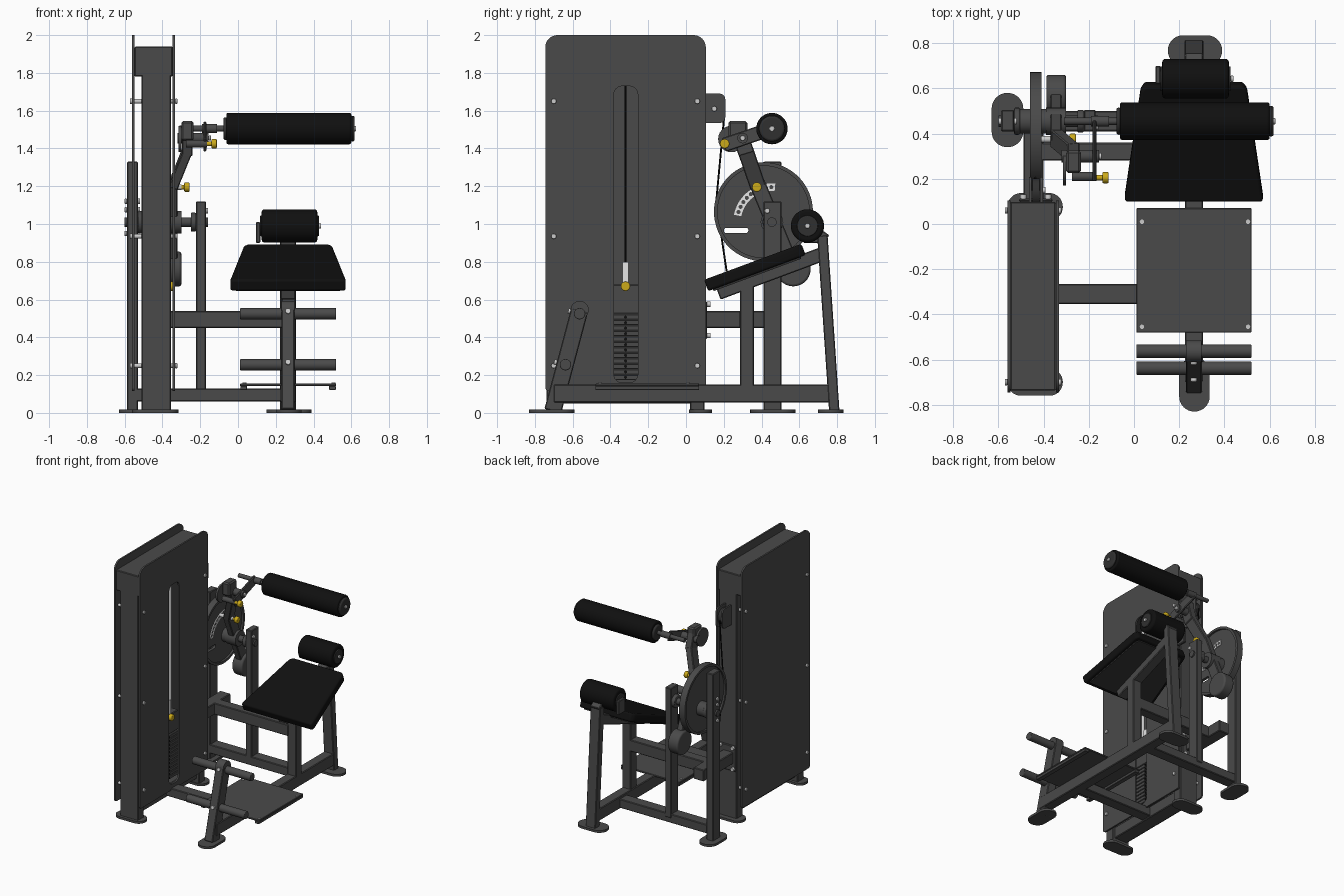
import bpy, bmesh, math
from mathutils import Vector, Matrix

if "Cube" in bpy.data.objects:
    bpy.data.objects.remove(bpy.data.objects["Cube"])

def material(name, rgb):
    m = bpy.data.materials.new(name)
    m.diffuse_color = (*rgb, 1)
    m.use_nodes = True
    m.node_tree.nodes["Principled BSDF"].inputs["Base Color"].default_value = m.diffuse_color
    return m

GREY = material("frame grey", (.068, .068, .068))
BLACK = material("pad black", (.005, .005, .005))
DARK = material("dark cap", (.03, .03, .03))
CHROME = material("chrome", (.6, .6, .6))
YELLOW = material("yellow knob", (.6, .4, .01))
WHITE = material("white label", (.8, .8, .8))

def finish(name, mesh, mat, matrix=None, bevel=0, seg=1, smooth=False):
    ob = bpy.data.objects.new(name, mesh)
    bpy.context.collection.objects.link(ob)
    mesh.materials.clear()
    mesh.materials.append(mat)
    if matrix is not None:
        ob.matrix_world = matrix
    if bevel:
        b = ob.modifiers.new("soft edge", 'BEVEL')
        b.width, b.segments, b.limit_method = bevel, seg, 'ANGLE'
    if smooth:
        bpy.ops.object.select_all(action='DESELECT')
        ob.select_set(True)
        bpy.context.view_layer.objects.active = ob
        bpy.ops.object.shade_smooth_by_angle(angle=math.radians(35))
    return ob

def box(name, x, y, z, mat=GREY, bevel=.005):
    bm = bmesh.new()
    size = [b - a for a, b in (x, y, z)]
    bmesh.ops.create_cube(bm, size=1, matrix=Matrix.Diagonal((*size, 1)))
    me = bpy.data.meshes.new(name)
    bm.to_mesh(me); bm.free()
    mid = [(a + b) / 2 for a, b in (x, y, z)]
    return finish(name, me, mat, Matrix.Translation(mid), bevel)

def beam(name, p, q, w, h, mat=GREY):
    """Square tube from p to q, w wide along x and h deep."""
    p, q = Vector(p), Vector(q)
    d = (q - p).normalized()
    side = Vector((1, 0, 0))
    side = (side - d * side.dot(d)).normalized()
    rot = Matrix((side, d.cross(side), d)).transposed().to_4x4()
    L = (q - p).length / 2
    ob = box(name, (-w / 2, w / 2), (-h / 2, h / 2), (-L, L), mat)
    ob.matrix_world = Matrix.Translation((p + q) / 2) @ rot
    return ob

def cyl(name, p, q, r, mat=GREY, sides=24, bevel=0):
    p, q = Vector(p), Vector(q)
    bm = bmesh.new()
    bmesh.ops.create_cone(bm, cap_ends=True, segments=sides, radius1=r, radius2=r, depth=(q - p).length)
    me = bpy.data.meshes.new(name)
    bm.to_mesh(me); bm.free()
    rot = (q - p).to_track_quat('Z', 'Y').to_matrix().to_4x4()
    return finish(name, me, mat, Matrix.Translation((p + q) / 2) @ rot, bevel, 3, True)

def xcyl(name, x, y, z, r, mat=GREY, sides=24, bevel=0):
    return cyl(name, (x[0], y, z), (x[1], y, z), r, mat, sides, bevel)

def rrect(u0, v0, u1, v1, r, rb=None):
    """Rounded rectangle outline; rb is the radius of the two bottom corners."""
    rb = r if rb is None else rb
    pts = []
    for cu, cv, a, k in ((u1 - r, v1 - r, 0, r), (u0 + r, v1 - r, 90, r),
                         (u0 + rb, v0 + rb, 180, rb), (u1 - rb, v0 + rb, 270, rb)):
        for i in range(9):
            t = math.radians(a + i * 11.25)
            pts.append((cu + k * math.cos(t), cv + k * math.sin(t)))
    return pts

def circle(u, v, r, n=32):
    return [(u + r * math.cos(2 * math.pi * i / n), v + r * math.sin(2 * math.pi * i / n)) for i in range(n)]

YZ = Matrix(((0, 0, 1, 0), (1, 0, 0, 0), (0, 1, 0, 0), (0, 0, 0, 1)))

def plate(name, outlines, a, b, mat=GREY, plane=YZ, bevel=0, seg=1, smooth=False):
    """Flat plate from an outline plus holes, from a to b along its normal."""
    cu = bpy.data.curves.new(name, 'CURVE')
    cu.dimensions, cu.fill_mode, cu.extrude = '2D', 'BOTH', (b - a) / 2
    for pts in outlines:
        s = cu.splines.new('POLY')
        s.points.add(len(pts) - 1)
        for sp, (u, v) in zip(s.points, pts):
            sp.co = (u, v, 0, 1)
        s.use_cyclic_u = True
    tmp = bpy.data.objects.new("temp", cu)
    me = bpy.data.meshes.new_from_object(tmp)
    bpy.data.objects.remove(tmp)
    bm = bmesh.new(); bm.from_mesh(me)
    bmesh.ops.remove_doubles(bm, verts=bm.verts, dist=1e-5)
    bmesh.ops.recalc_face_normals(bm, faces=bm.faces)
    bm.to_mesh(me); bm.free()
    return finish(name, me, mat, plane @ Matrix.Translation((0, 0, (a + b) / 2)), bevel, seg, smooth)

def bolt(x, y, z, s=1):
    xcyl("bolt", (x, x + .012 * s), y, z, .014, CHROME, 12, .003)

def foot(name, x0, y0, x1, y1):
    plate(name, [rrect(x0, y0, x1, y1, min(x1 - x0, y1 - y0) / 2 - .001)], 0, .018, plane=Matrix())

def knob(name, x, y, z):
    xcyl(name + "_stem", (x - .05, x), y, z, .012, YELLOW, 16)
    xcyl(name, (x, x + .028), y, z, .025, YELLOW, 20, .006)

# weight tower: two side plates, uprights, cap and rail
side = rrect(-.745, .115, .105, 2, .065, .02)
plate("shroud_left", [side], -.56, -.547)
plate("shroud_right", [side, rrect(-.382, .16, -.255, 1.73, .045)], -.346, -.333)
for y in (-.70, .06):
    box("tower_upright", (-.51, -.355), (y - .038, y + .038), (.01, 1.8))
    for z in (1.65, .935, .25):
        xcyl("shroud_spacer", (-.55, -.345), y, z, .012, CHROME, 12)
        bolt(-.333, y, z)
        bolt(-.56, y, z, -1)
box("tower_cap", (-.547, -.346), (-.738, .098), (1.78, 1.94))
box("tower_base_rail", (-.49, -.375), (-.7, .06), (.05, .14))
foot("tower_front_foot", -.56, -.76, -.315, -.64)
foot("tower_rear_foot", -.56, .015, -.315, .137)

# weight stack, guide rods and selector pin
for i in range(12):
    box("weight_plate", (-.50, -.375), (-.48, -.16), (.175 + i * .029, .201 + i * .029), GREY, .003)
    xcyl("plate_hole", (-.376, -.372), -.32, .188 + i * .029, .008, BLACK, 12)
box("stack_head", (-.49, -.38), (-.44, -.2), (.525, .68))
box("stack_label", (-.385, -.372), (-.335, -.305), (.69, .8), WHITE, 0)
for y in (-.42, -.22):
    cyl("guide_rod", (-.437, y, .14), (-.437, y, 1.79), .012, CHROME, 12)
cyl("stack_cable", (-.437, -.32, .68), (-.437, -.32, 1.79), .005, BLACK, 8)
knob("stack_pin", -.37, -.32, .67)

# floor frame
box("main_rail", (.225, .305), (-.70, .76), (.055, .15))
box("front_cross_rail", (-.40, .24), (-.355, -.265), (.06, .13))
box("rear_cross_rail", (-.56, .24), (.41, .50), (.06, .13))
box("upper_tower_beam", (-.49, -.40), (.09, .48), (.45, .54))
box("upper_cross_beam", (-.45, .24), (.28, .36), (.45, .54))
box("beam_mount", (-.51, -.36), (.098, .112), (.39, .59))
for z in (.41, .575):
    for x in (-.49, -.38):
        cyl("mount_bolt", (x, .11, z), (x, .13, z), .014, CHROME, 12)
box("pivot_post_outer", (-.588, -.53), (.41, .505), (.01, 1.33))
box("pivot_post_inner", (-.222, -.17), (.41, .505), (.1, 1.12))
foot("pivot_post_foot", -.63, .34, -.49, .58)
foot("seat_rear_foot", .15, .70, .39, .835)
foot("seat_front_foot", .2, -.83, .335, -.59)
for z in (1.12, 1.075, .95):
    bolt(-.588, .455, z, -1)
    bolt(-.53, .455, z)
bolt(-.17, .43, 1.07)

# seat
beam("seat_rear_post", (.265, .785, .01), (.265, .722, .94), .085, .055)
box("seat_front_post", (.23, .305), (.285, .36), (.12, .68))
beam("seat_beam", (.265, .17, .635), (.265, .72, .84), .08, .075)
tilt = Matrix.Translation((.265, .365, .768)) @ Matrix.Rotation(math.radians(20.3), 4, 'X')
pad = [(-.305, -.275), (.305, -.275), (.305, -.25), (.235, .25), (.215, .275), (-.215, .275), (-.235, .25), (-.305, -.25)]
plate("seat_pad", [pad], -.03, .034, BLACK, tilt, .012, 3, True)
plate("seat_board", [[(u * .9, v * .9) for u, v in pad]], -.04, -.028, DARK, tilt)

# lower back roller
xcyl("back_roller", (.125, .42), .643, .99, .088, BLACK, 40, .015)
for x, s in ((.125, -1), (.42, 1)):
    xcyl("back_roller_cap", (x - .004 * s, x + .008 * s), .643, .99, .055, DARK, 32, .004)
    bolt(x + .008 * s, .643, .99, s)
beam("back_roller_bracket", (.265, .65, .985), (.265, .745, .92), .08, .05)
box("back_roller_stay", (.095, .118), (.62, .70), (.90, 1.01))
xcyl("back_roller_axle", (.10, .30), .643, .97, .018)

# footrest
beam("footrest_leg", (.265, -.705, .01), (.265, -.563, .545), .07, .092)
xcyl("footrest_leg_top", (.231, .299), -.563, .545, .048)
for y, z in ((-.563, .525), (-.638, .255)):
    xcyl("foot_bar", (.01, .52), y, z, .03, GREY, 24, .005)
    cyl("foot_bar_bolt", (.265, y - .06, z + .015), (.265, y - .04, z + .01), .014, CHROME, 12)
box("foot_plate", (.01, .52), (-.48, .07), (.142, .155), GREY, .003)
for x in (.03, .5):
    box("foot_plate_lip", (x - .018, x + .018), (-.48, .07), (.122, .142), GREY, .002)
    for y in (-.455, .01):
        cyl("foot_plate_bolt", (x + .005, y, .15), (x + .005, y, .16), .01, CHROME, 12)

# cam wheel with its range plate
PY, PZ = .455, 1.01
slot = rrect(.20, .952, .33, .98, .013)
plate("cam_wheel", [circle(.41, 1.065, .255, 64), slot], -.447, -.425, smooth=True)
plate("cam_rim", [circle(.41, 1.065, .262, 64), circle(.41, 1.065, .243, 64)], -.46, -.41, smooth=True)

def polar(r, deg):
    a = math.radians(deg)
    return (PY + r * math.cos(a), PZ + r * math.sin(a))

arc = [polar(.205, 85 + i * 7) for i in range(13)] + [polar(.165, 169 - i * 7) for i in range(13)]
holes = [circle(*polar(.185, 91 + i * 9), .011, 10) for i in range(9)]
plate("range_plate", [arc] + holes, -.425, -.418, WHITE)
xcyl("pivot_shaft", (-.6, -.16), PY, PZ, .025)
xcyl("cam_hub", (-.53, -.39), PY, PZ, .055)
xcyl("inner_bearing", (-.25, -.222), PY, PZ, .05, GREY, 24, .006)
xcyl("outer_bearing", (-.53, -.505), PY, PZ, .06, GREY, 24, .006)

# swinging arm with counterweight
beam("arm_lower", (-.345, .565, .76), (-.345, .375, 1.22), .05, .085)
beam("arm_slant", (-.345, .38, 1.20), (-.268, .315, 1.39), .05, .085)
beam("arm_upper", (-.268, .32, 1.37), (-.268, .272, 1.53), .055, .085)
xcyl("arm_hub", (-.39, -.30), PY, PZ, .06)
xcyl("counterweight", (-.388, -.30), .568, .762, .092, GREY, 40, .012)
knob("range_knob", -.285, .375, 1.195)
xcyl("range_pin", (-.42, -.3), .375, 1.195, .014, CHROME, 16)
box("arm_clamp", (-.30, -.235), (.225, .325), (1.44, 1.545), GREY, .01)

# press roller and its link
xcyl("link_pivot", (-.32, -.155), .30, 1.455, .028)
bolt(-.155, .30, 1.455)
xcyl("link_adjuster", (-.275, -.165), .21, 1.425, .02)
beam("roller_link", (-.175, .20, 1.418), (-.175, .465, 1.508), .016, .075)
plate("adjuster_sector", [circle(.24, 1.45, .07, 24)], -.315, -.30)
knob("adjuster_knob", -.14, .205, 1.425)
xcyl("roller_axle", (-.31, .61), .455, 1.505, .016, GREY, 16)
xcyl("roller_collar", (-.19, -.11), .455, 1.505, .024)
xcyl("press_roller", (-.062, .60), .455, 1.505, .083, BLACK, 48, .01)
xcyl("press_roller_cap_outer", (.595, .618), .455, 1.505, .068, DARK, 40, .012)
xcyl("press_roller_cap_inner", (-.078, -.055), .455, 1.505, .06, DARK, 40, .01)
bolt(.614, .455, 1.505)

# pulley housing and cable on the rear of the tower
for x in (-.465, -.415):
    plate("pulley_bracket", [rrect(.06, 1.535, .208, 1.69, .03)], x, x + .012)
xcyl("pulley", (-.45, -.418), .14, 1.61, .062, DARK, 32)
bolt(-.403, .15, 1.61)
cyl("cam_cable", (-.437, .205, 1.60), (-.437, .16, 1.12), .005, BLACK, 8)
cyl("cam_cable_tail", (-.437, .16, 1.12), (-.437, .215, .75), .005, BLACK, 8)
